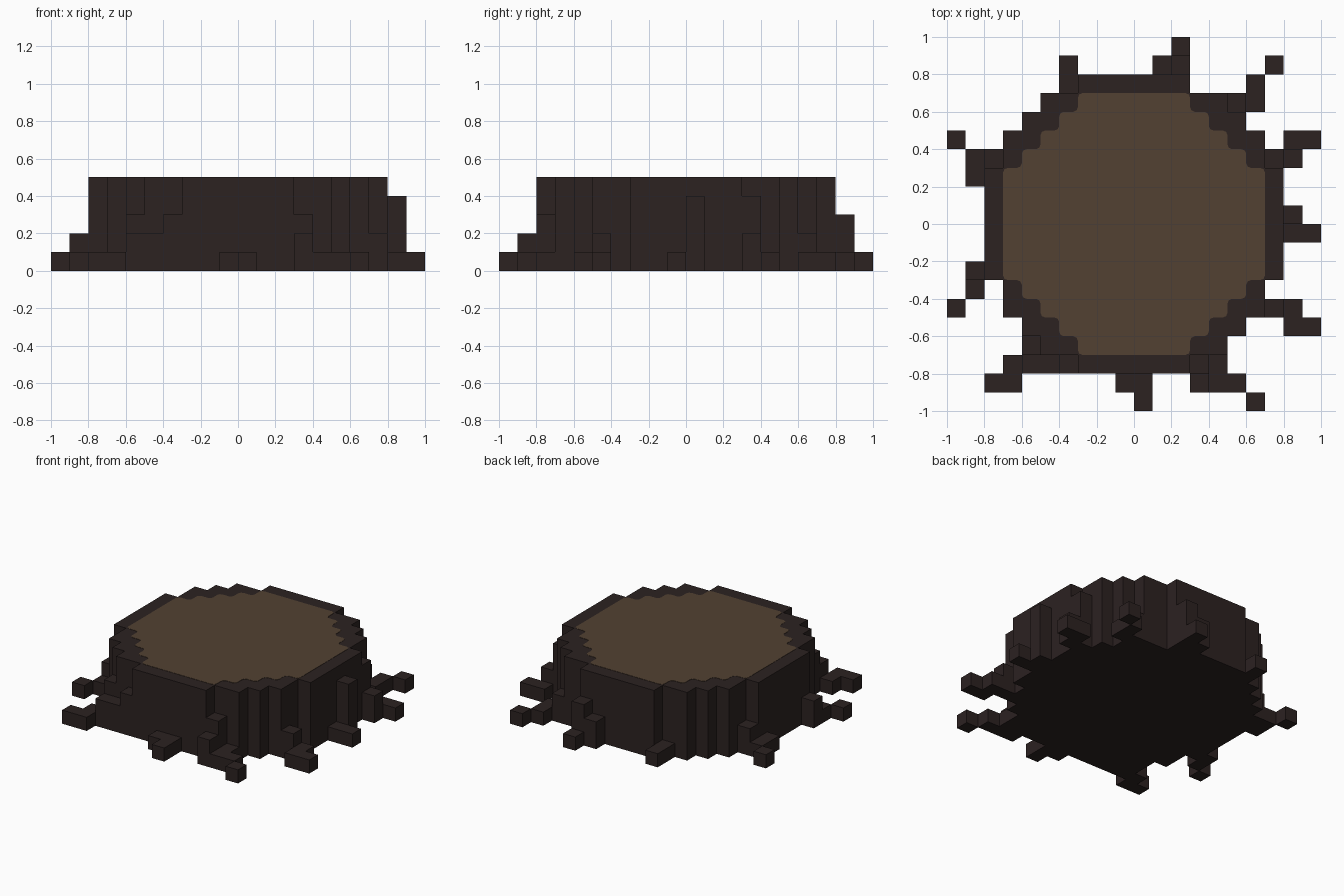
import bpy
import bmesh

UNIT = 0.1  # edge length of one block

cube = bpy.data.objects.get("Cube")
if cube:
    bpy.data.objects.remove(cube, do_unlink=True)


def make_material(name, color):
    mat = bpy.data.materials.new(name)
    mat.use_nodes = True
    mat.diffuse_color = color
    mat.node_tree.nodes["Principled BSDF"].inputs["Base Color"].default_value = color
    return mat


bark = make_material("dark bark", (0.025, 0.0160, 0.0152, 1))
wood = make_material("cut wood", (0.084, 0.053, 0.032, 1))


def finish(bm, name, mat):
    bmesh.ops.recalc_face_normals(bm, faces=bm.faces)
    mesh = bpy.data.meshes.new(name)
    bm.to_mesh(mesh)
    bm.free()
    mesh.materials.append(mat)
    obj = bpy.data.objects.new(name, mesh)
    bpy.context.collection.objects.link(obj)
    return obj


def stepped_outline(steps):
    """Mirror one quarter of a stepped disc (half width, top) all the way round."""
    quarter = []
    for i, (x, y) in enumerate(steps):
        quarter.append((x, y))
        if i + 1 < len(steps):
            quarter.append((x, steps[i + 1][1]))
    right = quarter + [(x, -y) for x, y in reversed(quarter)]
    return right + [(-x, -y) for x, y in right]


def stepped_disc(name, steps, bottom, top, mat, rounding=0):
    bm = bmesh.new()
    verts = [bm.verts.new((x * UNIT, y * UNIT, bottom))
             for x, y in stepped_outline(steps)]
    base = bm.faces.new(verts)
    if rounding:
        bmesh.ops.bevel(bm, geom=verts, offset=rounding, segments=2,
                        profile=0.5, affect='VERTICES')
        base = bm.faces[:][0]
    # extrude upward, keeping the bottom closed
    result = bmesh.ops.extrude_face_region(bm, geom=[base], use_keep_orig=True)
    moved = [g for g in result["geom"] if isinstance(g, bmesh.types.BMVert)]
    bmesh.ops.translate(bm, verts=moved, vec=(0, 0, top - bottom))
    return finish(bm, name, mat)


def root(name, blocks):
    """Blocks are (x, y, height, optional width) in whole units."""
    bm = bmesh.new()
    for x, y, height, *rest in blocks:
        size = (rest[0] if rest else 1, 1, height)
        made = bmesh.ops.create_cube(bm, size=1)["verts"]
        for v in made:
            for axis, start in enumerate((x, y, 0)):
                v.co[axis] = (start + (v.co[axis] + 0.5) * size[axis]) * UNIT
    return finish(bm, name, bark)


# Trunk and its cut top
stepped_disc("trunk", [(3, 8), (5, 7), (6, 6), (7, 5), (8, 3)], 0, 0.5, bark)
stepped_disc("cut_top", [(3, 7), (4, 6), (5, 5), (6, 4), (7, 3)],
             0.499, 0.502, wood, rounding=0.025)

# Roots stepping down and outward
roots = {
    "back_root": [(1, 8, 2), (2, 8, 3), (2, 9, 1)],
    "back_right_root": [(-4, 7, 1), (-4, 8, 1)],
    "back_left_root": [(5, 6, 2), (6, 6, 1), (6, 7, 1), (7, 8, 1)],
    "left_rear_root": [(7, 3, 4), (8, 3, 2), (8, 4, 1, 2)],
    "left_root": [(8, 0, 4), (8, -1, 1, 2)],
    "left_front_root": [(7, -5, 2), (8, -5, 1), (8, -6, 1, 2)],
    "front_left_root": [(3, -8, 3), (4, -8, 1), (3, -9, 2),
                        (4, -9, 1, 2), (6, -10, 1)],
    "front_root": [(-1, -9, 1, 2), (0, -10, 1)],
    "front_right_root": [(-6, -7, 3), (-4, -8, 3), (-6, -8, 2, 2),
                         (-7, -8, 1), (-8, -9, 1, 2)],
    "right_front_root": [(-9, -3, 2), (-9, -4, 1), (-10, -5, 1)],
    "right_rear_root": [(-8, 3, 2), (-9, 3, 1), (-9, 2, 1), (-10, 4, 1)],
}
for name, blocks in roots.items():
    root(name, blocks)
